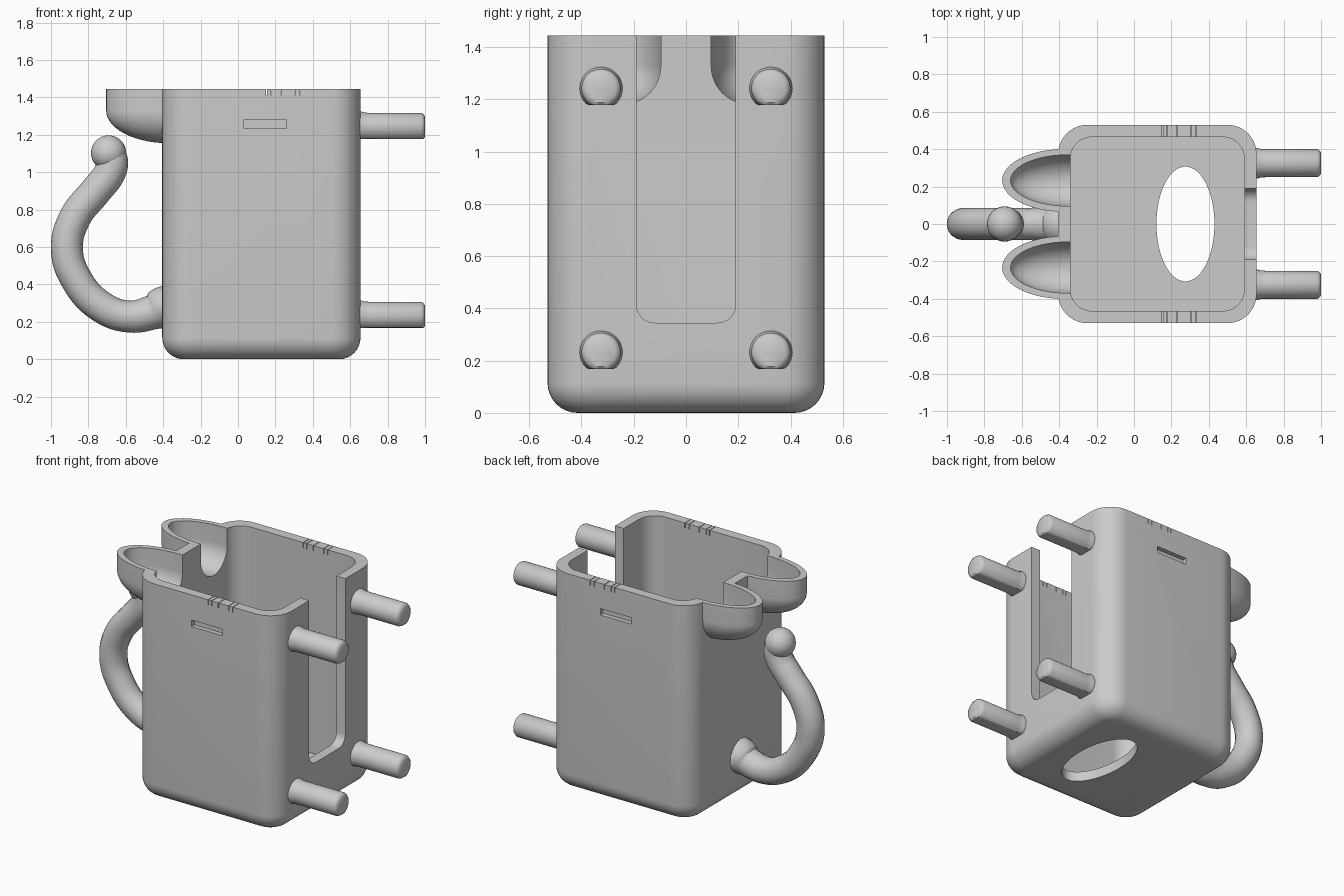
import bpy, bmesh, math
from math import sin, cos, pi

cube = bpy.data.objects.get("Cube")
if cube:
    bpy.data.objects.remove(cube, do_unlink=True)

grey = bpy.data.materials.new("plain grey")
grey.use_nodes = True
COLOUR = (0.6, 0.6, 0.6, 1)
grey.diffuse_color = COLOUR
grey.node_tree.nodes["Principled BSDF"].inputs["Base Color"].default_value = COLOUR

TOP = 1.445      # rim height
WALL = 0.065     # wall and floor thickness
CX, HX, HY = 0.125, 0.53, 0.53


def loft(name, rings):
    """Closed solid through a list of equal-length rings of 3D points."""
    bm = bmesh.new()
    loops = [[bm.verts.new(p) for p in ring] for ring in rings]
    n = len(loops[0])
    for a, b in zip(loops, loops[1:]):
        for i in range(n):
            j = (i + 1) % n
            bm.faces.new((a[i], a[j], b[j], b[i]))
    bm.faces.new(loops[0][::-1])
    bm.faces.new(loops[-1])
    bmesh.ops.recalc_face_normals(bm, faces=bm.faces)
    mesh = bpy.data.meshes.new(name)
    bm.to_mesh(mesh)
    bm.free()
    mesh.materials.append(grey)
    obj = bpy.data.objects.new(name, mesh)
    bpy.context.collection.objects.link(obj)
    return obj


def ellipse(rx, ry, n=48):
    return [(rx * cos(2 * pi * i / n), ry * sin(2 * pi * i / n)) for i in range(n)]


def rounded(hx, hy, r, seg=10):
    """Rounded rectangle outline about the origin."""
    pts = []
    for q, (sx, sy) in enumerate(((1, 1), (-1, 1), (-1, -1), (1, -1))):
        for k in range(seg + 1):
            a = (q + k / seg) * pi / 2
            pts.append((sx * (hx - r) + r * cos(a), sy * (hy - r) + r * sin(a)))
    return pts


def flat(pts, cx, cy, z):
    return [(cx + x, cy + y, z) for x, y in pts]


def box(name, x0, x1, y0, y1, z0, z1):
    ring = [(x0, y0), (x1, y0), (x1, y1), (x0, y1)]
    return loft(name, [flat(ring, 0, 0, z0), flat(ring, 0, 0, z1)])


def bowl(name, cx, cy, rx, ry, z_mid, rz, z_top):
    """Half ellipsoid below straight walls."""
    rings = []
    for k in range(1, 15):
        a = k / 14 * pi / 2
        rings.append(flat(ellipse(rx * sin(a), ry * sin(a)), cx, cy, z_mid - rz * cos(a)))
    rings.append(flat(ellipse(rx, ry), cx, cy, z_top))
    return loft(name, rings)


def combine(target, tool, operation):
    mod = target.modifiers.new("shape", 'BOOLEAN')
    mod.object, mod.operation, mod.solver = tool, operation, 'EXACT'
    bpy.context.view_layer.objects.active = target
    bpy.ops.object.modifier_apply(modifier=mod.name)
    bpy.data.objects.remove(tool, do_unlink=True)


def smooth(obj):
    bpy.ops.object.select_all(action='DESELECT')
    obj.select_set(True)
    bpy.context.view_layer.objects.active = obj
    bpy.ops.object.shade_smooth_by_angle(angle=math.radians(32))


# Outer shell with a filleted bottom
FILLET = 0.115
rings = []
for k in range(9):
    a = k / 8 * pi / 2
    inset = FILLET * (1 - sin(a))
    rings.append(flat(rounded(HX - inset, HY - inset, 0.155 - inset), CX, 0, FILLET * (1 - cos(a))))
rings.append(flat(rounded(HX, HY, 0.155), CX, 0, TOP + 0.1))
body = loft("container_body", rings)

# Two scoop-shaped spouts on the hook side
for side in (-1, 1):
    combine(body, bowl("spout", -0.37, side * 0.233, 0.335, 0.168, 1.33, 0.175, TOP + 0.08), 'UNION')

# Main cavity, trimmed rim and hollow spouts
inner = rounded(HX - WALL, HY - WALL, 0.115)
combine(body, loft("cavity", [flat(inner, CX, 0, WALL), flat(inner, CX, 0, 2)]), 'DIFFERENCE')
combine(body, box("rim_trim", -2, 2, -2, 2, TOP, 2), 'DIFFERENCE')
for side in (-1, 1):
    combine(body, bowl("spout_hollow", -0.35, side * 0.233, 0.31, 0.137, 1.33, 0.145, 2), 'DIFFERENCE')

# Open slot in the peg-side wall
slot = rounded(0.19, 0.68, 0.07)
combine(body, loft("slot", [[(x, y, 1.025 + z) for y, z in slot] for x in (0.5, 0.8)]), 'DIFFERENCE')

# Oval hole through the floor
oval = ellipse(0.155, 0.307, 64)
combine(body, loft("floor_hole", [flat(oval, 0.275, 0, z) for z in (-0.1, 0.2)]), 'DIFFERENCE')

# Shallow label recesses and fine rim slits on both long walls
for side in (-1, 1):
    y0, y1 = sorted((side * 0.50, side * 0.6))
    combine(body, box("recess", 0.03, 0.258, y0, y1, 1.235, 1.278), 'DIFFERENCE')
    y0, y1 = sorted((side * 0.44, side * 0.6))
    for x in (0.153, 0.178, 0.228, 0.303, 0.333):
        combine(body, box("slit", x - 0.002, x + 0.002, y0, y1, 1.41, 1.5), 'DIFFERENCE')
smooth(body)

# Four pegs with flat undersides, flared roots and chamfered tips
PEG = ((0.62, 0.082), (0.66, 0.082), (0.675, 0.077), (0.70, 0.075), (0.98, 0.075), (0.992, 0.068), (1.0, 0.055))
for side, y_name in ((-1, "front"), (1, "back")):
    for z, z_name in ((0.232, "lower"), (1.242, "upper")):
        peg = loft(f"{z_name}_{y_name}_peg",
                   [[(x, side * 0.325 + py, z + max(pz, -0.064)) for py, pz in ellipse(r, r, 32)]
                    for x, r in PEG])
        smooth(peg)

# Curved hook with a flared root and a ball end
PATH = ((-0.37, 0.275, 0.125), (-0.41, 0.27, 0.115), (-0.46, 0.25, 0.092), (-0.58, 0.228, 0.085),
        (-0.73, 0.28, 0.085), (-0.86, 0.42, 0.085), (-0.915, 0.59, 0.086), (-0.87, 0.76, 0.085),
        (-0.76, 0.90, 0.085), (-0.685, 1.0, 0.085), (-0.672, 1.06, 0.084), (-0.69, 1.105, 0.08))
curve = bpy.data.curves.new("hook", 'CURVE')
curve.dimensions = '3D'
curve.bevel_depth = 1
curve.bevel_resolution = 6
curve.resolution_u = 6
curve.use_fill_caps = True
spline = curve.splines.new('BEZIER')
spline.bezier_points.add(len(PATH) - 1)
for point, (x, z, r) in zip(spline.bezier_points, PATH):
    point.co = (x, 0, z)
    point.radius = r
    point.handle_left_type = point.handle_right_type = 'AUTO'
curve.materials.append(grey)
hook = bpy.data.objects.new("hook", curve)
bpy.context.collection.objects.link(hook)
bpy.ops.object.select_all(action='DESELECT')
hook.select_set(True)
bpy.context.view_layer.objects.active = hook
bpy.ops.object.convert(target='MESH')
smooth(bpy.context.view_layer.objects.active)

bpy.ops.mesh.primitive_uv_sphere_add(segments=32, ring_count=16, radius=0.094, location=(-0.692, 0, 1.103))
ball = bpy.context.object
ball.name = "hook_ball"
ball.data.materials.append(grey)
smooth(ball)
